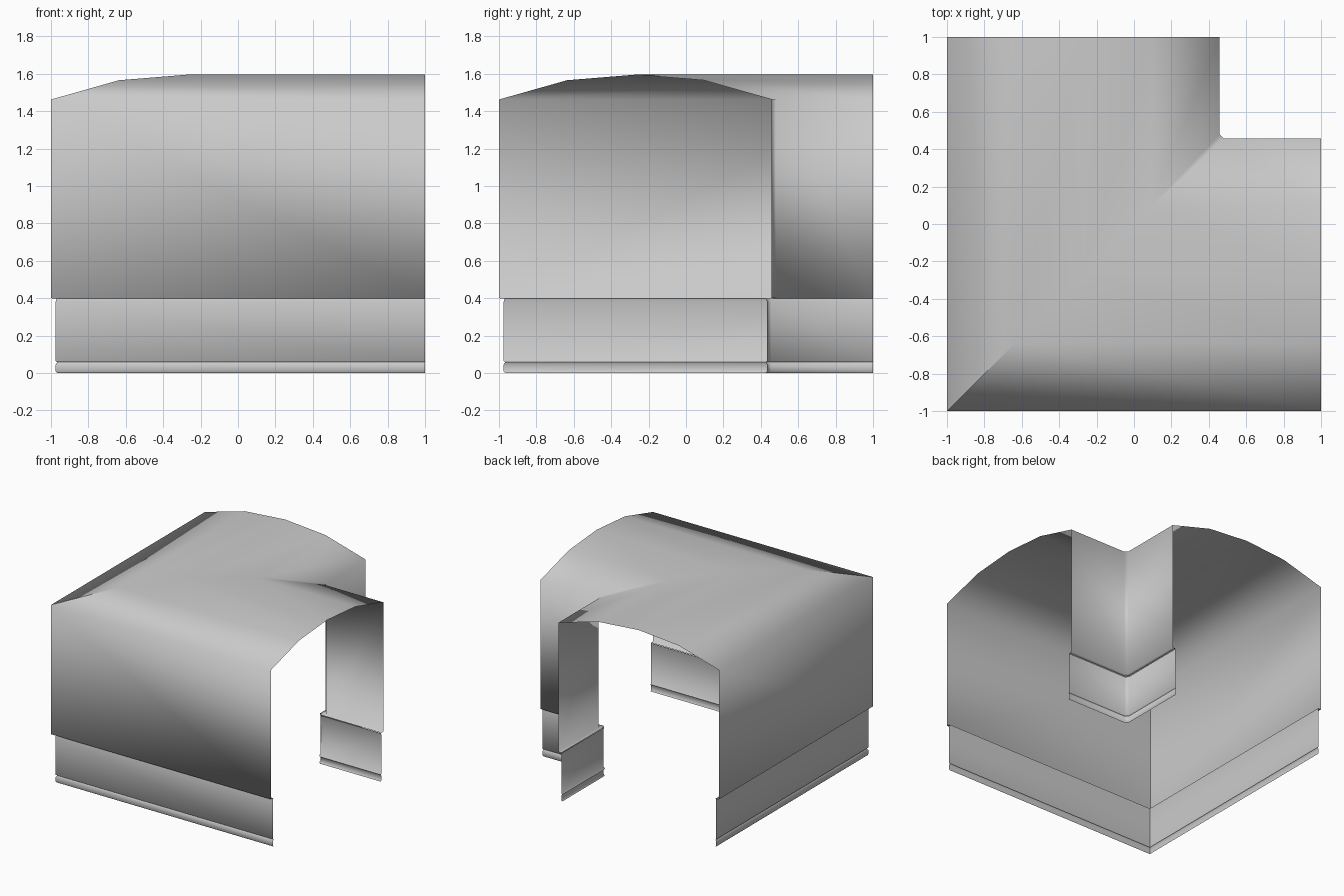
import bpy
import bmesh

if "Cube" in bpy.data.objects:
    bpy.data.objects.remove(bpy.data.objects["Cube"], do_unlink=True)

grey = bpy.data.materials.new("plain grey")
grey.use_nodes = True
colour = (0.6, 0.6, 0.6, 1)
grey.diffuse_color = colour
grey.node_tree.nodes["Principled BSDF"].inputs["Base Color"].default_value = colour

MID, HALF = -0.271, 0.729   # centre line and half width of the passage
CHAMFER = 0.022             # small cut on the inside corner


def sweep_corner(name, half_profile, peak=None):
    """Sweep a mirrored (inset, height) profile around a mitred right-angle bend."""
    outer = [(MID - HALF + d, z) for d, z in half_profile]
    inner = [(MID + HALF - d, z) for d, z in reversed(half_profile)]
    strips = [outer + [(MID, peak)] + inner] if peak else [outer, inner]
    bm = bmesh.new()
    for strip in strips:
        rows = []
        for t, z in strip:
            c = CHAMFER if t > 0.4 else 0
            path = [(1, t), (t + c, t), (t, t + c), (t, 1)]
            if not c:
                path.pop(2)
            rows.append([bm.verts.new((x, y, z)) for x, y in path])
        for a, b in zip(rows, rows[1:]):
            for pa, pb in ((a[:2], b[:2]), (a[-2:], b[-2:])):
                bm.faces.new((pa[0], pb[0], pb[1], pa[1]))
            middle = list(dict.fromkeys([a[1], b[1], b[-2], a[-2]]))
            if len(middle) > 2:
                bm.faces.new(middle)
    for f in bm.faces:
        f.smooth = True
    # Crisp mitre on the outside corner and the lower roof slope
    for e in bm.edges:
        if all(abs(v.co.x - v.co.y) < 1e-4 and v.co.x < -0.5 for v in e.verts):
            e.smooth = False
    mesh = bpy.data.meshes.new(name)
    bm.to_mesh(mesh)
    bm.free()
    mesh.materials.append(grey)
    obj = bpy.data.objects.new(name, mesh)
    bpy.context.collection.objects.link(obj)
    return obj


# Vaulted shell with the ledge under its walls
sweep_corner("vaulted_shell", [(0.025, 0.398), (0, 0.4), (0, 1.462), (0.363, 1.565)], 1.595)

# Skirting band, with rounded edges
sweep_corner("skirting_band", [(0.033, 0.058), (0.025, 0.064), (0.025, 0.38), (0.03, 0.398)])

# Bead along the floor
sweep_corner("floor_bead", [(0.032, 0), (0.025, 0.01), (0.025, 0.045), (0.033, 0.058)])
